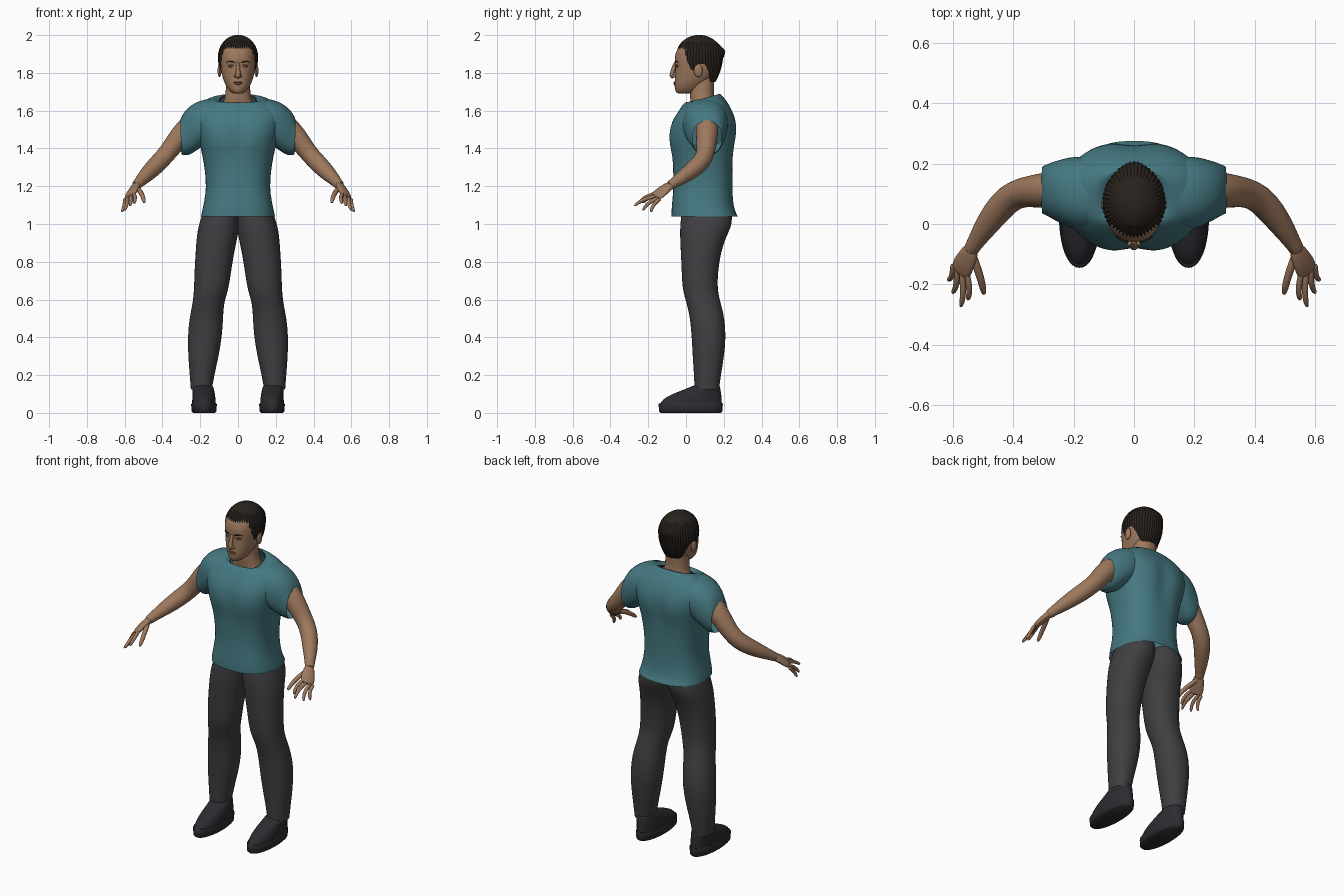
import bpy, bmesh, math
from mathutils import Vector as V


def mat(name, r, g, b):
    m = bpy.data.materials.new(name)
    m.diffuse_color = (r, g, b, 1)
    return m


SKIN = mat("skin", .34, .19, .11)
TEAL = mat("teal_cloth", .06, .19, .22)
GREY = mat("dark_cloth", .05, .05, .055)
BLACK = mat("shoe_black", .025, .025, .03)
HAIR = mat("hair_brown", .022, .016, .012)
LIP = mat("lip", .24, .10, .07)
EYE = mat("eye", .12, .09, .07)


def loft(name, rings, m, caps=(0, 0), sub=1, mirror=False):
    """Skin a list of equal rings, optionally cap, smooth and mirror in x."""
    bm = bmesh.new()
    vs = [[bm.verts.new(p) for p in r] for r in rings]
    n = len(rings[0])
    for a, b in zip(vs, vs[1:]):
        for i in range(n):
            j = (i + 1) % n
            bm.faces.new((a[i], a[j], b[j], b[i]))
    for use, r in zip(caps, (vs[0], vs[-1])):
        if use:
            c = bm.verts.new(sum((v.co for v in r), V()) / n)
            for i in range(n):
                bm.faces.new((r[i], r[(i + 1) % n], c))
    bmesh.ops.recalc_face_normals(bm, faces=bm.faces)
    me = bpy.data.meshes.new(name)
    bm.to_mesh(me)
    bm.free()
    for p in me.polygons:
        p.use_smooth = True
    me.set_sharp_from_angle(angle=math.radians(55))
    me.materials.append(m)
    ob = bpy.data.objects.new(name, me)
    bpy.context.collection.objects.link(ob)
    if sub:
        s = ob.modifiers.new("smooth", 'SUBSURF')
        s.levels = s.render_levels = sub
    if mirror:
        ob.modifiers.new("mirror", 'MIRROR').use_mirror_merge = False
    return ob


def circ(n, p=2):
    for i in range(n):
        a = 2 * math.pi * i / n
        c, s = math.cos(a), math.sin(a)
        yield math.copysign(abs(c) ** (2 / p), c), math.copysign(abs(s) ** (2 / p), s)


def flat_ring(z, x0, x1, y0, y1, p=2.2, n=28, tilt=0):
    return [V(((x0 + x1) / 2 + c * (x1 - x0) / 2, (y0 + y1) / 2 + s * (y1 - y0) / 2,
               z + tilt * s)) for c, s in circ(n, p)]


def tube(name, path, m, side=(0, 0, 1), n=12, mirror=True, sub=1):
    """Tube along points (x, y, z, half width, half thickness)."""
    pts = [V(p[:3]) for p in path]
    rings = []
    for i, p in enumerate(path):
        d = (pts[min(i + 1, len(pts) - 1)] - pts[max(i - 1, 0)]).normalized()
        s = V(side)
        s = (s - d * s.dot(d)).normalized()
        u = d.cross(s)
        rings.append([pts[i] + s * c * p[3] + u * t * p[-1] for c, t in circ(n)])
    return loft(name, rings, m, (1, 1), sub, mirror)


def blob(name, c, r, m, mirror=False):
    rings = []
    for k in range(1, 8):
        a = math.pi * k / 8
        rings.append([V((c[0] + r[0] * math.sin(a) * x, c[1] + r[1] * math.sin(a) * y,
                         c[2] - r[2] * math.cos(a))) for x, y in circ(12)])
    return loft(name, rings, m, (1, 1), 1, mirror)


# trousers: one leg loft, meeting at the middle, mirrored
leg = [(.125, .138, .250, .045, .175), (.20, .125, .256, .042, .185), (.30, .102, .264, .035, .202),
       (.40, .085, .267, .030, .212), (.50, .078, .258, .022, .205), (.58, .076, .240, .004, .185),
       (.65, .050, .233, -.020, .165), (.75, .036, .231, -.023, .170), (.85, .020, .225, -.028, .185),
       (.93, .002, .219, -.032, .212), (.98, -.006, .212, -.032, .238), (1.03, -.010, .196, -.028, .248),
       (1.10, -.010, .175, -.02, .235)]
loft("trouser_leg", [flat_ring(*r, p=2.15) for r in leg], GREY, (0, 1), mirror=True)

# shirt body with tilted collar and shallow chest and spine creases
torso = [(1.04, .196, -.077, .275, 0), (1.07, .190, -.077, .258, 0), (1.12, .179, -.073, .248, 0),
         (1.19, .168, -.066, .246, 0), (1.28, .174, -.068, .246, 0), (1.36, .188, -.076, .252, 0),
         (1.42, .202, -.094, .262, 0), (1.48, .216, -.097, .275, 0), (1.54, .232, -.082, .272, 0),
         (1.595, .236, -.050, .248, .008), (1.64, .205, -.02, .215, .012), (1.663, .155, -.005, .19, .018),
         (1.668, .118, .005, .178, .024), (1.655, .096, .015, .170, .030)]
rings = []
for z, w, y0, y1, t in torso:
    ring = flat_ring(z, -w, w, y0, y1, 2.5, 48, t)
    mid = (y0 + y1) / 2
    k = max(0, 1 - abs(z - 1.47) / .16)
    for v in ring:
        v.y -= math.copysign(.022 * k * math.exp(-(v.x / .045) ** 2), v.y - mid)
    rings.append(ring)
loft("shirt_body", rings, TEAL)
tube_pts = flat_ring(1.653, -.097, .097, .014, .171, 2.5, 48, .03)
loft("collar_band", [[V((c.x * k, .09 + (c.y - .09) * k, c.z + dz)) for c in tube_pts]
                     for k, dz in ((1.02, -.006), (1.03, .004), (.98, .006), (.96, -.004))], GREY)

# short sleeves: rings given by top point, bottom point and depth range
sleeve = [(.15, 1.664, .15, 1.44, -.02, .22), (.20, 1.655, .19, 1.41, -.02, .225),
          (.25, 1.630, .225, 1.385, -.002, .215), (.285, 1.595, .255, 1.365, .018, .205),
          (.303, 1.560, .285, 1.362, .030, .195), (.306, 1.545, .300, 1.368, .034, .190)]
rings = []
for xa, za, xb, zb, y0, y1 in sleeve:
    rings.append([V(((xa + xb) / 2 + (xa - xb) / 2 * s, (y0 + y1) / 2 + (y1 - y0) / 2 * c,
                     (za + zb) / 2 + (za - zb) / 2 * s)) for c, s in circ(28, 2.3)])
loft("sleeve", rings, TEAL, mirror=True)

# arms and hands
tube("arm", [(.20, .11, 1.56, .06), (.28, .113, 1.500, .062), (.34, .108, 1.420, .053),
             (.375, .103, 1.375, .049), (.415, .085, 1.330, .049), (.46, .035, 1.285, .046),
             (.505, -.03, 1.240, .035), (.53, -.07, 1.213, .026), (.542, -.09, 1.20, .026)], SKIN, n=20)
spread = (.043, .034, -.022)
tube("palm", [(.535, -.078, 1.208, .026, .021), (.548, -.105, 1.190, .034, .019),
              (.564, -.135, 1.166, .041, .018), (.576, -.162, 1.143, .040, .013)],
     SKIN, spread, 16)
fingers = {"index_finger": ((.550, -.172, 1.160), (.550, -.250, 1.108)),
           "middle_finger": ((.568, -.166, 1.148), (.573, -.273, 1.096)),
           "ring_finger": ((.585, -.155, 1.136), (.600, -.228, 1.072)),
           "little_finger": ((.598, -.142, 1.130), (.615, -.185, 1.064)),
           "thumb": ((.532, -.105, 1.190), (.496, -.232, 1.112))}
for name, (a, b) in fingers.items():
    a, b = V(a), V(b)
    r = .014 if name == "thumb" else .011
    bow = V((-.006, -.008, .006))
    tube(name, [(*(a.lerp(b, t) + bow * 4 * t * (1 - t)), r * k)
                for t, k in ((-.1, 1), (.35, 1), (.7, .9), (.92, .75), (1, .35))], SKIN, spread, 10)

# neck and head
loft("neck", [flat_ring(z, -w, w, a, b) for z, w, a, b in
              ((1.60, .10, .03, .17), (1.645, .078, .025, .158), (1.68, .066, .018, .145),
               (1.74, .064, .02, .15), (1.78, .06, .03, .15))], SKIN)
head = [(1.690, .026, -.045, .04), (1.700, .042, -.057, .07), (1.725, .060, -.061, .09),
        (1.755, .075, -.060, .125), (1.790, .086, -.060, .160), (1.830, .093, -.056, .178),
        (1.865, .096, -.062, .183), (1.905, .096, -.058, .18), (1.945, .085, -.036, .16),
        (1.975, .055, .005, .125)]
loft("head", [flat_ring(z, -w, w, a, b) for z, w, a, b in head], SKIN, (1, 1))
tube("nose", [(0, -.056, 1.855, .009), (0, -.066, 1.825, .011), (0, -.074, 1.795, .014),
              (0, -.074, 1.782, .015), (0, -.066, 1.776, .010)], SKIN, (1, 0, 0), mirror=False)
blob("nostril_wing", (.013, -.064, 1.784), (.010, .011, .009), SKIN, True)
blob("ear", (.098, .065, 1.812), (.011, .024, .036), SKIN, True)
blob("eye", (.036, -.0455, 1.835), (.015, .009, .007), EYE, True)
tube("eyelid", [(.019, -.053, 1.838, .003), (.036, -.053, 1.845, .004), (.054, -.042, 1.838, .003)],
     SKIN, n=8)
tube("eyebrow", [(.016, -.060, 1.855, .003), (.038, -.056, 1.862, .004), (.062, -.041, 1.857, .002)],
     HAIR, n=8)
for name, z, r in (("upper_lip", 1.751, .005), ("lower_lip", 1.742, .006)):
    tube(name, [(-.027, -.052, 1.747, .002), (-.012, -.060, z, r), (0, -.062, z, r),
                (.012, -.060, z, r), (.027, -.052, 1.747, .002)], LIP, n=8, mirror=False)

# hair: combed dome with ridges from the crown and a shaped hairline
N, ROWS = 144, 16


def hairline(a):
    ease = lambda t: (lambda u: u * u * (3 - 2 * u))(min(1, max(0, t)))
    return 1.928 - .115 * ease((a - 42) / 30) + .035 * ease((a - 78) / 10) \
        - .095 * ease((a - 100) / 35)


rings = []
for k in range(ROWS):
    t = k / (ROWS - 1)
    ring = []
    for i in range(N):
        th = 2 * math.pi * i / N
        ang = abs(math.degrees(th) - 180)      # 0 = face side, 180 = nape
        zb = hairline(ang)
        z = 2.0 - (2.0 - zb) * max(t, .004) ** 1.7
        h = (z - 1.885) / .116
        r = math.sqrt(max(0, 1 - h * h)) if h > 0 else 1 - .24 * h * h
        back = max(0, math.cos(th))
        r *= 1 + (.022 if i % 3 == 0 else -.012) * min(1, 3 * t)
        tuft = .018 * back ** 3 * math.exp(-((z - 1.915) / .025) ** 2)
        ring.append(V((.104 * r * math.sin(th),
                       .07 + (.122 * r + tuft) * math.cos(th), z)))
    rings.append(ring)
loft("hair", rings, HAIR, (1, 0), sub=0)

# shoes: flared sole and low upper
sole = [(0, .122, .238, -.135, .185), (.008, .114, .246, -.143, .192), (.045, .112, .248, -.145, .195),
        (.052, .116, .244, -.140, .192)]
loft("shoe_sole", [flat_ring(*r, p=2.1, n=40) for r in sole], BLACK, (1, 1), 0, True)
upper = [(.045, .117, .243, -.139, .191), (.07, .118, .243, -.126, .190), (.095, .121, .241, -.085, .188),
         (.118, .126, .240, -.025, .184), (.138, .130, .240, .025, .181), (.148, .137, .238, .045, .177)]
loft("shoe_upper", [flat_ring(*r, p=2.1) for r in upper], BLACK, (0, 1), 1, True)
